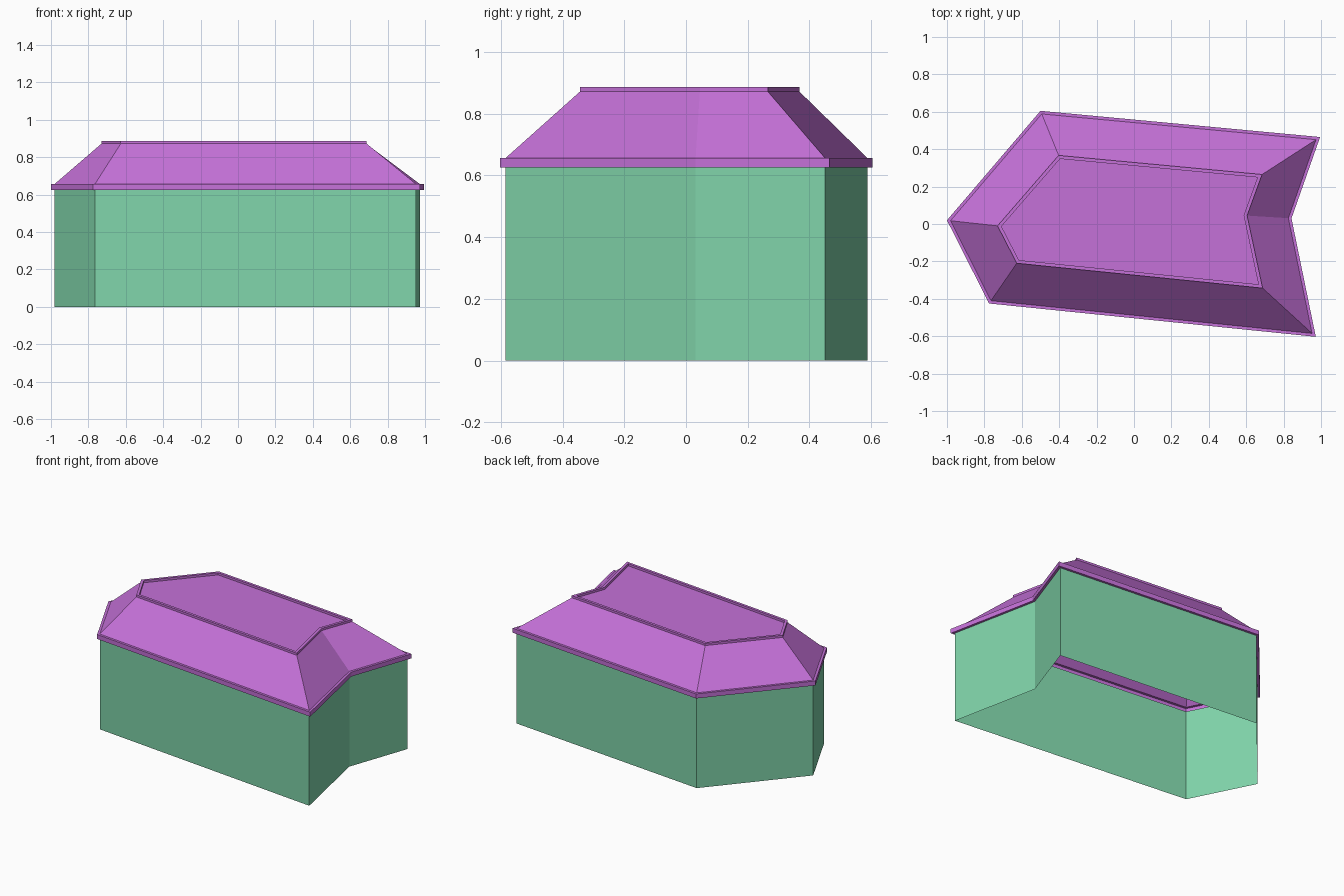
import bpy
import bmesh

cube = bpy.data.objects.get("Cube")
if cube:
    bpy.data.objects.remove(cube)


def material(name, color):
    m = bpy.data.materials.new(name)
    m.use_nodes = True
    m.diffuse_color = color
    m.node_tree.nodes["Principled BSDF"].inputs["Base Color"].default_value = color
    return m


def shell(name, mat, rings, cap=False):
    """Skin a stack of (outline, height) rings; optionally close the last one."""
    bm = bmesh.new()
    loops = [[bm.verts.new((x, y, z)) for x, y in outline] for outline, z in rings]
    for low, high in zip(loops, loops[1:]):
        for i in range(len(low)):
            j = (i + 1) % len(low)
            bm.faces.new((low[i], low[j], high[j], high[i]))
    if cap:
        bm.faces.new(loops[-1])
    mesh = bpy.data.meshes.new(name)
    bm.to_mesh(mesh)
    bm.free()
    mesh.materials.append(mat)
    obj = bpy.data.objects.new(name, mesh)
    bpy.context.collection.objects.link(obj)
    return obj


def inset(outline, d):
    """Move every edge of a counter-clockwise outline inward by d."""
    result = []
    for i, (x, y) in enumerate(outline):
        px, py = outline[i - 1]
        nx, ny = outline[(i + 1) % len(outline)]
        ax, ay, bx, by = x - px, y - py, nx - x, ny - y
        la, lb = (ax * ax + ay * ay) ** 0.5, (bx * bx + by * by) ** 0.5
        ax, ay, bx, by = ax / la, ay / la, bx / lb, by / lb
        k = d / (1 + ax * bx + ay * by)
        result.append((x - (ay + by) * k, y + (ax + bx) * k))
    return result


wall_green = material("wall green", (0.216, 0.658, 0.402, 1))
roof_purple = material("roof purple", (0.56, 0.165, 0.69, 1))

# Plan outlines, counter-clockwise
eave = [(-1, 0.02), (-0.775, -0.425), (0.972, -0.603),
        (0.842, 0.03), (0.995, 0.465), (-0.5, 0.605)]
ridge = [(-0.73, -0.01), (-0.627, -0.21), (0.688, -0.343),
         (0.605, 0.045), (0.685, 0.265), (-0.403, 0.367)]
wall = inset(eave, 0.016)
deck = inset(ridge, 0.018)

# Open-bottomed walls
shell("walls", wall_green, [(wall, 0), (wall, 0.625)])

# Eave band, hipped slopes, raised rim and sunken flat deck
shell("roof", roof_purple, [
    (wall, 0.625), (eave, 0.625), (eave, 0.656), (wall, 0.656),
    (ridge, 0.872), (ridge, 0.887), (deck, 0.887), (deck, 0.872)], cap=True)
